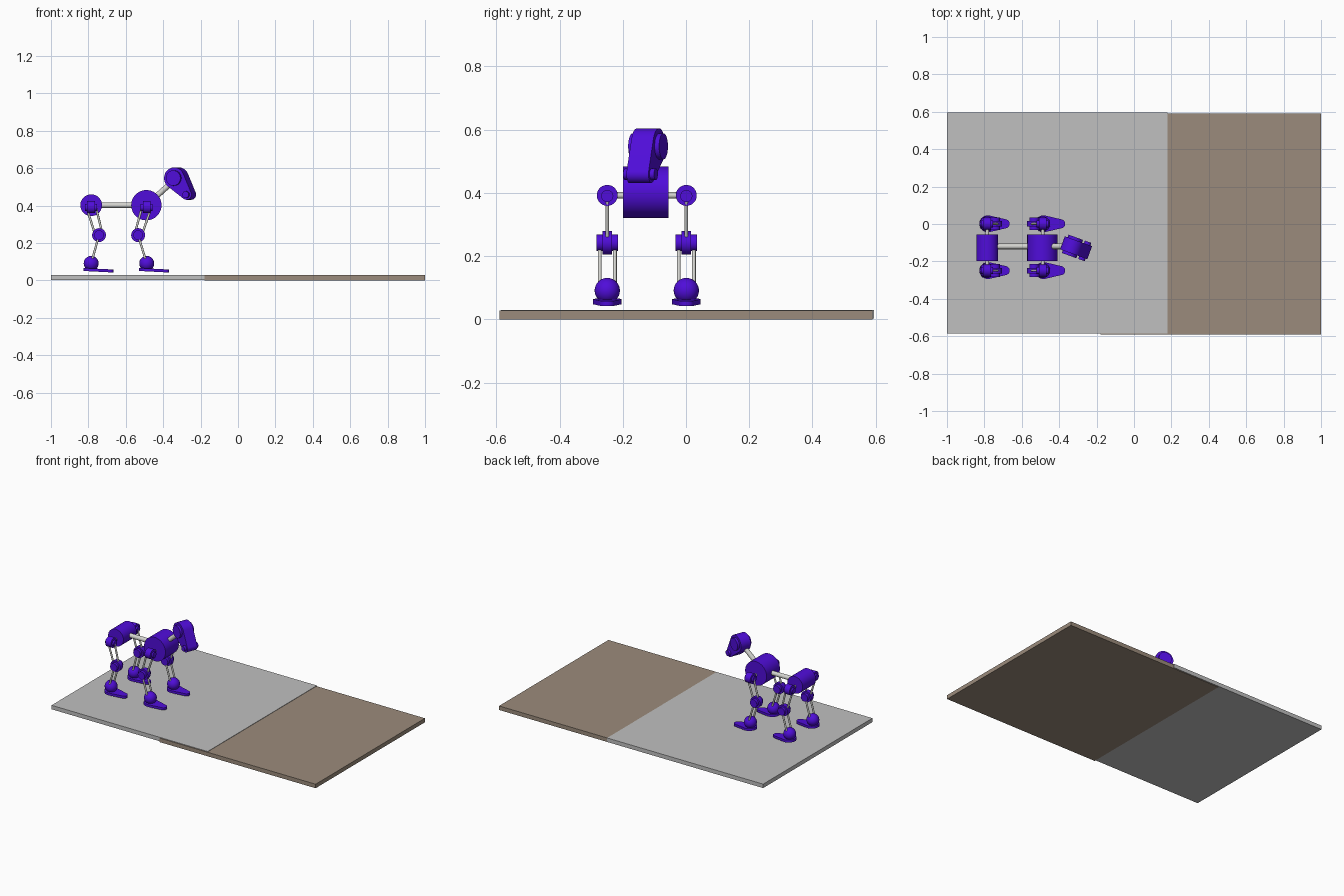
import bpy, bmesh, math
from mathutils import Vector, Matrix

if "Cube" in bpy.data.objects:
    bpy.data.objects.remove(bpy.data.objects["Cube"])


def material(name, rgb):
    m = bpy.data.materials.new(name)
    m.diffuse_color = (*rgb, 1)
    m.use_nodes = True
    m.node_tree.nodes["Principled BSDF"].inputs["Base Color"].default_value = m.diffuse_color
    return m


PURPLE = material("purple plastic", (0.08, 0.004, 0.70))
METAL = material("pale metal", (0.66, 0.66, 0.63))
GREY = material("grey slab", (0.53, 0.53, 0.53))
BROWN = material("brown slab", (0.33, 0.26, 0.20))
YC = -0.125          # centre line of the robot


def finish(name, bm, mat, matrix=None, smooth=True):
    if matrix is not None:
        bm.transform(matrix)
    bmesh.ops.recalc_face_normals(bm, faces=bm.faces)
    me = bpy.data.meshes.new(name)
    bm.to_mesh(me)
    bm.free()
    me.materials.append(mat)
    ob = bpy.data.objects.new(name, me)
    bpy.context.collection.objects.link(ob)
    if smooth:
        bpy.ops.object.select_all(action='DESELECT')
        ob.select_set(True)
        bpy.context.view_layer.objects.active = ob
        bpy.ops.object.shade_smooth_by_angle(angle=math.radians(35))
    return ob


def rod(name, a, b, r, mat, matrix=None, sides=32):
    a, b = Vector(a), Vector(b)
    d = b - a
    bm = bmesh.new()
    bmesh.ops.create_cone(bm, cap_ends=True, segments=sides, radius1=r, radius2=r, depth=d.length)
    bm.transform(Matrix.Translation((a + b) / 2) @ d.to_track_quat('Z', 'Y').to_matrix().to_4x4())
    return finish(name, bm, mat, matrix)


def drum(name, c, r, length, axis, mat, matrix=None):
    h = Vector(axis) * length / 2
    return rod(name, Vector(c) - h, Vector(c) + h, r, mat, matrix, 48)


def ball(name, c, r, mat):
    bm = bmesh.new()
    bmesh.ops.create_uvsphere(bm, u_segments=32, v_segments=16, radius=r)
    return finish(name, bm, mat, Matrix.Translation(c))


def tapered_plate(name, r1, r2, dist, thick, mat, matrix):
    """Rounded plate wrapping a big circle at 0 and a small one at +x, extruded along z."""
    bm = bmesh.new()
    t = math.acos((r1 - r2) / dist)
    pts = []
    for cx, r, a0, a1 in ((0, r1, t, 2 * math.pi - t), (dist, r2, -t, t)):
        for i in range(25):
            a = a0 + (a1 - a0) * i / 24
            pts.append((cx + r * math.cos(a), r * math.sin(a), -thick / 2))
    face = bm.faces.new([bm.verts.new(p) for p in pts])
    ext = bmesh.ops.extrude_face_region(bm, geom=[face])
    top = [v for v in ext['geom'] if isinstance(v, bmesh.types.BMVert)]
    bmesh.ops.translate(bm, verts=top, vec=(0, 0, thick))
    return finish(name, bm, mat, matrix)


def slab(name, x0, x1, y0, y1, z0, z1, mat):
    bm = bmesh.new()
    bmesh.ops.create_cube(bm, size=1)
    m = Matrix.Translation(((x0 + x1) / 2, (y0 + y1) / 2, (z0 + z1) / 2))
    finish(name, bm, mat, m @ Matrix.Diagonal((x1 - x0, y1 - y0, z1 - z0, 1)), False)


# overlapping floor slabs
slab("grey_floor", -1, 0.18, -0.585, 0.595, 0.003, 0.030, GREY)
slab("brown_floor", -0.18, 1, -0.59, 0.59, 0, 0.0275, BROWN)

# body drums, spine and neck
drum("chest", (-0.49, -0.127, 0.402), 0.081, 0.144, (0, 1, 0), PURPLE)
drum("pelvis", (-0.785, -0.127, 0.402), 0.058, 0.144, (0, 1, 0), PURPLE)
rod("spine", (-0.785, -0.12, 0.402), (-0.49, -0.12, 0.402), 0.015, METAL)
rod("neck", (-0.49, -0.12, 0.402), (-0.33, -0.12, 0.545), 0.015, METAL)

# head, turned slightly to its right
HEAD = Matrix.Translation((-0.329, -0.12, 0.547)) @ Matrix.Rotation(math.radians(-20), 4, 'Z')
snout = Vector((0.07, 0, -0.088))
tilt = Matrix.Rotation(math.atan2(-snout.z, snout.x), 4, 'Y') @ Matrix.Rotation(math.pi / 2, 4, 'X')
tapered_plate("head_shell", 0.057, 0.028, snout.length, 0.074, PURPLE, HEAD @ tilt)
drum("head_pivot", (0, 0, 0), 0.041, 0.104, (0, 1, 0), PURPLE, HEAD)
drum("snout_pin", snout, 0.018, 0.104, (0, 1, 0), PURPLE, HEAD)

# four legs: hip x, knee offset in x
for end, hx, kx in (("front", -0.488, -0.046), ("rear", -0.785, 0.042)):
    for side, y in (("right", -0.249), ("left", 0.001)):
        n = f"{end}_{side}_"
        hip = Vector((hx, y, 0.392))
        knee = Vector((hx + kx, y, 0.242))
        ankle = Vector((hx, y, 0.091))
        rod(n + "hip_axle", (hx, YC, 0.392), hip, 0.010, METAL)
        drum(n + "hip", hip, 0.033, 0.042, (1, 0, 0), PURPLE)
        drum(n + "hip_pin", hip - Vector((0, 0, 0.002)), 0.019, 0.064, (1, 0, 0), PURPLE)
        drum(n + "knee", knee, 0.037, 0.030, (0, 1, 0), PURPLE)
        drum(n + "knee_pin", knee, 0.026, 0.068, (0, 1, 0), PURPLE)
        # paired thin rods: fore-aft on the thigh, side by side on the shin
        for s in (-1, 1):
            dx, dy = Vector((0.025 * s, 0, 0)), Vector((0, 0.024 * s, 0))
            rod(n + "thigh_rod", hip + dx, knee + dx * 0.8, 0.006, METAL, sides=16)
            rod(n + "shin_rod", knee + dy, ankle + dy, 0.006, METAL, sides=16)
        ball(n + "ankle", ankle, 0.040, PURPLE)
        m = Matrix.Translation((hx + 0.004, y, 0.056)) @ Matrix.Rotation(math.radians(3), 4, 'Y')
        tapered_plate(n + "foot", 0.045, 0.024, 0.092, 0.016, PURPLE, m)
